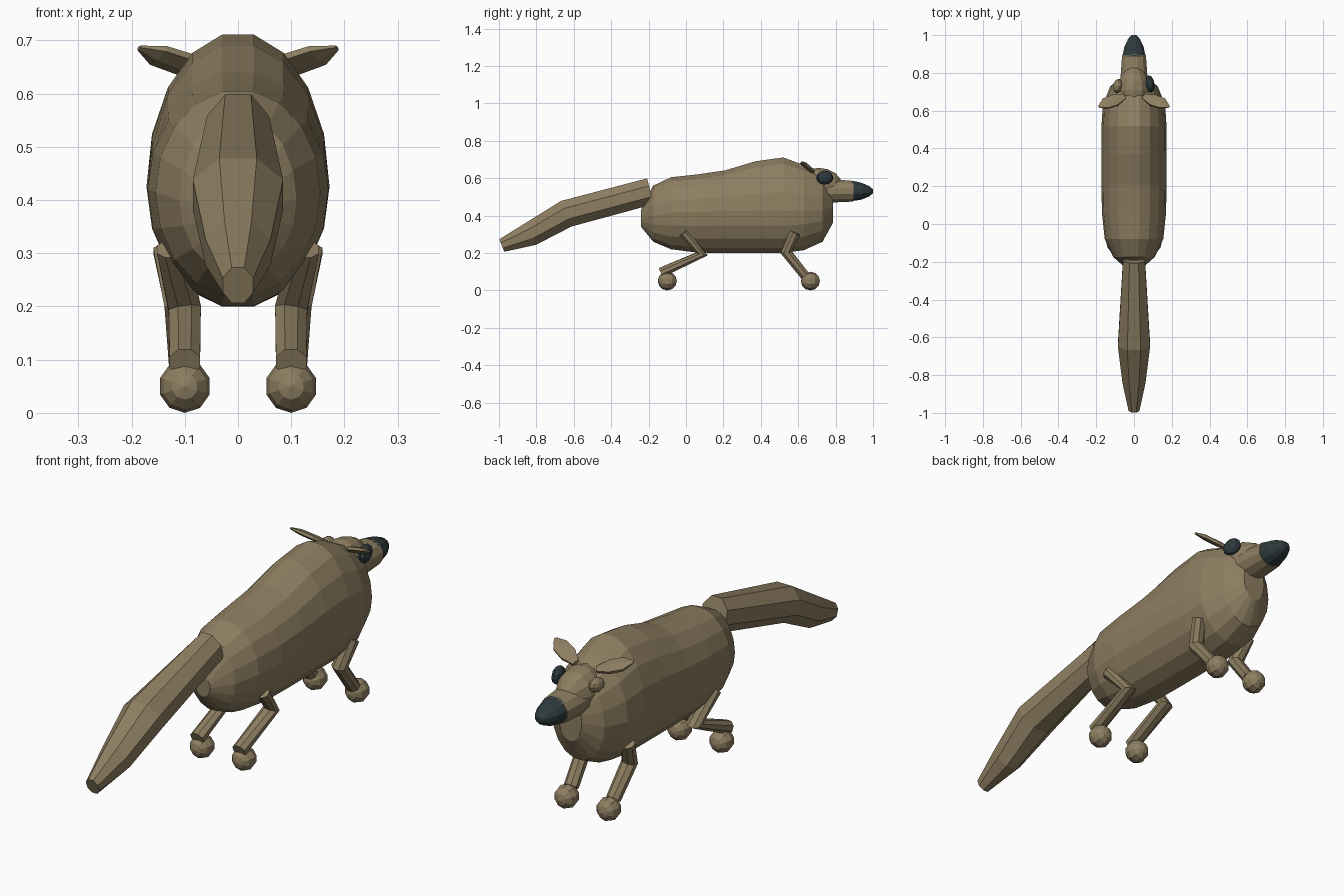
import bpy
import math
from mathutils import Vector

cube = bpy.data.objects.get("Cube")
if cube:
    bpy.data.objects.remove(cube, do_unlink=True)


def make_material(name, colour):
    mat = bpy.data.materials.new(name)
    mat.use_nodes = True
    mat.diffuse_color = (*colour, 1)
    mat.node_tree.nodes["Principled BSDF"].inputs["Base Color"].default_value = (*colour, 1)
    return mat


fur = make_material("brown fur", (0.27, 0.21, 0.12))
dark = make_material("dark slate", (0.027, 0.042, 0.046))


def loft(name, rings, mat):
    """Skin a list of equal-length rings of points and cap both ends."""
    n = len(rings[0])
    verts = [p for ring in rings for p in ring]
    faces = [tuple(range(n)), tuple(range(len(verts) - n, len(verts)))]
    for r in range(len(rings) - 1):
        for i in range(n):
            j = (i + 1) % n
            faces.append((r * n + i, r * n + j, (r + 1) * n + j, (r + 1) * n + i))
    mesh = bpy.data.meshes.new(name)
    mesh.from_pydata(verts, [], faces)
    mesh.materials.append(mat)
    obj = bpy.data.objects.new(name, mesh)
    bpy.context.collection.objects.link(obj)
    # Consistent outward normals
    bpy.context.view_layer.objects.active = obj
    obj.select_set(True)
    bpy.ops.object.mode_set(mode='EDIT')
    bpy.ops.mesh.select_all(action='SELECT')
    bpy.ops.mesh.normals_make_consistent(inside=False)
    bpy.ops.object.mode_set(mode='OBJECT')
    obj.select_set(False)
    return obj


def tube(name, path, radii, mat, n=8, side_hint=(1, 0, 0)):
    """Mitred tube along a path; radii are (sideways, upward) pairs."""
    pts = [Vector(p) for p in path]
    rings = []
    for k, (p, (a, b)) in enumerate(zip(pts, radii)):
        before = (p - pts[k - 1]).normalized() if k else Vector()
        after = (pts[k + 1] - p).normalized() if k < len(pts) - 1 else Vector()
        tangent = (before + after).normalized()
        side = Vector(side_hint)
        side = (side - tangent * side.dot(tangent)).normalized()
        up = tangent.cross(side)
        angles = [(i + 0.5) * math.tau / n for i in range(n)]
        rings.append([p + side * a * math.cos(t) + up * b * math.sin(t) for t in angles])
    return loft(name, rings, mat)


def ball(name, location, size, mat, rotation=(0, 0, 0), segments=10, rings=6):
    bpy.ops.mesh.primitive_uv_sphere_add(segments=segments, ring_count=rings, radius=1,
                                         location=location, rotation=rotation)
    obj = bpy.context.object
    obj.name = name
    obj.scale = size
    obj.data.materials.append(mat)
    obj.select_set(False)
    return obj


# Body: rings of (y, top, bottom, half width, widest height)
stations = [
    (-0.24, 0.43, 0.34, 0.035, 0.385),
    (-0.175, 0.56, 0.26, 0.11, 0.40),
    (-0.08, 0.605, 0.22, 0.155, 0.415),
    (0.06, 0.62, 0.202, 0.17, 0.42),
    (0.21, 0.642, 0.2, 0.172, 0.425),
    (0.37, 0.69, 0.2, 0.172, 0.425),
    (0.52, 0.711, 0.2, 0.172, 0.425),
    (0.63, 0.67, 0.215, 0.165, 0.425),
    (0.73, 0.62, 0.26, 0.125, 0.43),
    (0.785, 0.54, 0.36, 0.055, 0.45),
]
SIDES = 18
body_rings = []
for y, top, bottom, width, mid in stations:
    ring = []
    for i in range(SIDES):
        t = math.radians(10) + i * math.tau / SIDES
        rise = math.cos(t) / math.cos(math.radians(10))
        height = top - mid if rise > 0 else mid - bottom
        ring.append((width * math.sin(t), y, mid + height * rise))
    body_rings.append(ring)
loft("body", body_rings, fur)

# Tail
tube("tail",
     [(0, -0.19, 0.53), (0, -0.64, 0.41), (0, -0.83, 0.302), (0, -0.985, 0.24)],
     [(0.063, 0.077), (0.092, 0.08), (0.066, 0.07), (0.031, 0.039)], fur)

# Head, muzzle and nose
ball("skull", (0, 0.71, 0.56), (0.085, 0.125, 0.095), fur,
     (math.radians(90), 0, 0), 12, 8).scale = (0.085, 0.095, 0.125)
tube("muzzle", [(0, 0.68, 0.535), (0, 0.79, 0.532), (0, 0.895, 0.53)],
     [(0.08, 0.068), (0.073, 0.064), (0.065, 0.057)], fur, 12)
tube("nose", [(0, 0.885, 0.532), (0, 0.94, 0.53), (0, 0.98, 0.53), (0, 1.0, 0.53)],
     [(0.064, 0.057), (0.052, 0.046), (0.032, 0.028), (0.013, 0.011)], dark, 12)

# Eyes, one dark and one fur coloured
ball("left_eye", (0.085, 0.742, 0.603), (0.024, 0.046, 0.037), dark,
     (0, 0, math.radians(10)))
ball("right_eye", (-0.087, 0.73, 0.603), (0.024, 0.038, 0.03), fur,
     (0, 0, math.radians(-10)))

# Paired parts
for label, s in (("left", 1), ("right", -1)):
    tube(label + "_ear",
         [(s * 0.05, 0.675, 0.638), (s * 0.1, 0.655, 0.655),
          (s * 0.15, 0.638, 0.672), (s * 0.186, 0.62, 0.686)],
         [(0.016, 0.01), (0.038, 0.013), (0.036, 0.012), (0.007, 0.004)],
         fur, 6, (0, 0.85, -0.5))

    tube(label + "_hind_leg",
         [(s * 0.125, -0.015, 0.31), (s * 0.1, 0.085, 0.195), (s * 0.1, -0.135, 0.095)],
         [(0.03, 0.028), (0.033, 0.033), (0.031, 0.029)], fur)
    tube(label + "_front_leg",
         [(s * 0.132, 0.585, 0.31), (s * 0.108, 0.535, 0.205), (s * 0.1, 0.635, 0.08)],
         [(0.03, 0.03), (0.033, 0.033), (0.031, 0.027)], fur)

    for part, y in (("hind", -0.1), ("front", 0.665)):
        ball(f"{label}_{part}_foot", (s * 0.1, y, 0.05), (0.049, 0.05, 0.051), fur,
             (math.radians(90), 0, 0))
